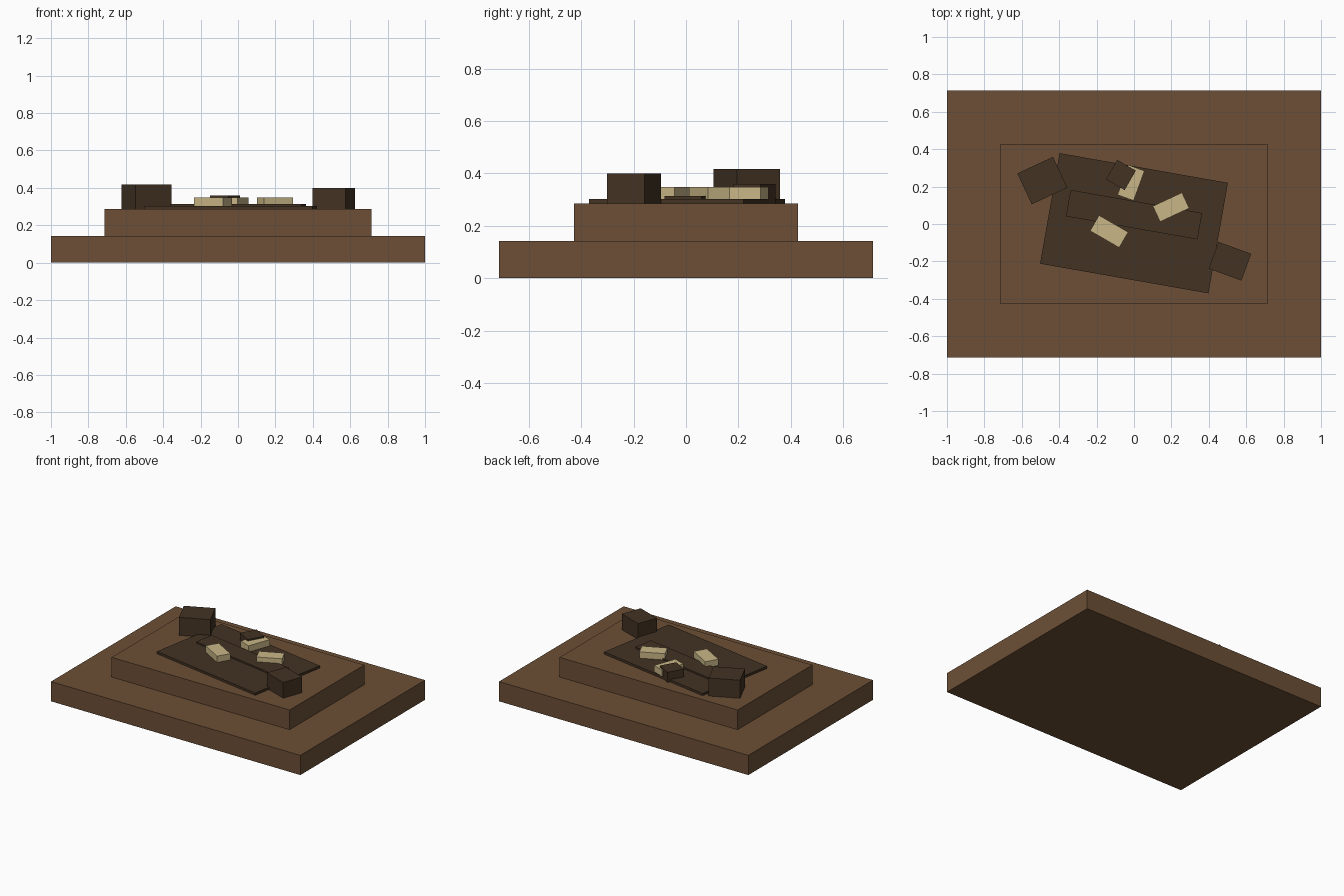
import bpy
from math import radians

cube = bpy.data.objects.get("Cube")
if cube:
    bpy.data.objects.remove(cube, do_unlink=True)


def material(name, rgb):
    mat = bpy.data.materials.new(name)
    mat.use_nodes = True
    color = (*rgb, 1)
    mat.diffuse_color = color
    mat.node_tree.nodes["Principled BSDF"].inputs["Base Color"].default_value = color
    return mat


def box(name, center, size, bottom, top, angle, mat):
    """Box between two heights, turned about its vertical axis."""
    bpy.ops.mesh.primitive_cube_add(
        size=1, location=(*center, (bottom + top) / 2),
        rotation=(0, 0, radians(angle)))
    obj = bpy.context.object
    obj.name = name
    obj.scale = (*size, top - bottom)
    bpy.ops.object.transform_apply(location=False, rotation=False, scale=True)
    obj.data.materials.append(mat)
    return obj


earth = material("earth brown", (0.15, 0.078, 0.037))
wood = material("dark wood", (0.056, 0.033, 0.017))
bone = material("pale cream", (0.58, 0.47, 0.24))

STEP = 0.143
FLOOR = 2 * STEP

# Stepped mound
box("lower_step", (0, 0), (2, 1.428), 0, STEP, 0, earth)
box("upper_step", (0, 0), (1.428, 0.856), STEP, FLOOR, 0, earth)

# Flat boards lying askew
box("wide_board", (0, 0.004), (0.914, 0.6), FLOOR, 0.303, -10, wood)
box("narrow_board", (0, 0.05), (0.714, 0.143), FLOOR, 0.314, -10, wood)

# Loose dark blocks
box("large_block", (-0.49, 0.232), (0.21, 0.182), FLOOR, 0.417, 25, wood)
box("medium_block", (0.513, -0.199), (0.186, 0.152), FLOOR, 0.4, -20, wood)
box("small_block", (-0.07, 0.262), (0.115, 0.12), FLOOR, 0.36, -30, wood)

# Pale pieces on the boards
pale_pieces = {
    "pale_piece_back": ((-0.016, 0.22), (0.17, 0.092), 70),
    "pale_piece_left": ((0.198, 0.09), (0.172, 0.092), 25),
    "pale_piece_right": ((-0.133, -0.04), (0.18, 0.096), -30),
}
for name, (center, size, angle) in pale_pieces.items():
    box(name, center, size, 0.303, 0.349, angle, bone)
